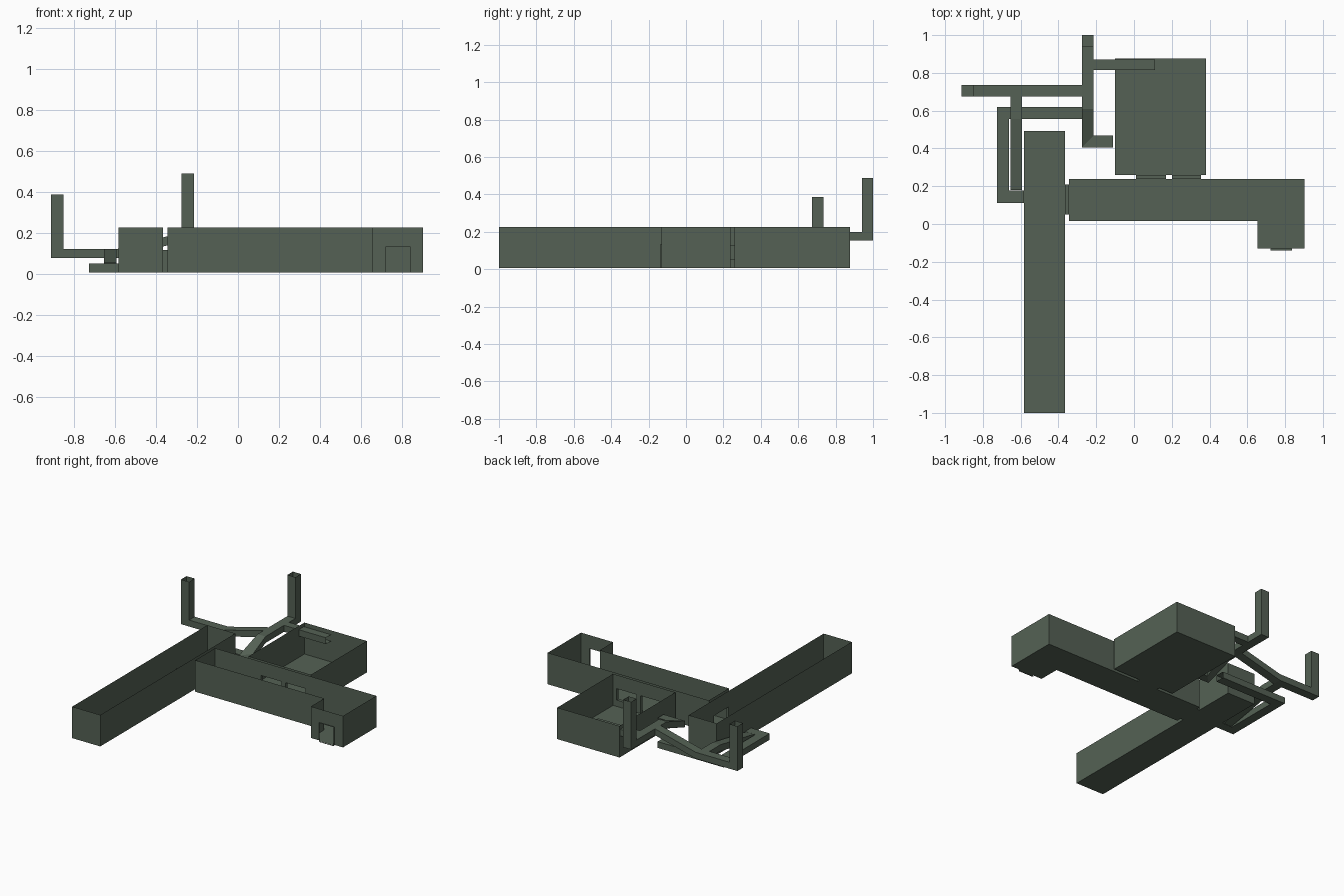
import bpy, bmesh
from mathutils import Vector

if "Cube" in bpy.data.objects:
    bpy.data.objects.remove(bpy.data.objects["Cube"])

mat = bpy.data.materials.new("dark_green")
mat.diffuse_color = (0.09, 0.121, 0.09, 1)
mat.use_nodes = True
mat.node_tree.nodes["Principled BSDF"].inputs["Base Color"].default_value = mat.diffuse_color


def finish(name, bm):
    bmesh.ops.remove_doubles(bm, verts=bm.verts, dist=1e-4)
    me = bpy.data.meshes.new(name)
    bm.to_mesh(me)
    bm.free()
    me.materials.append(mat)
    bpy.context.collection.objects.link(bpy.data.objects.new(name, me))


def quad(bm, *pts):
    bm.faces.new([bm.verts.new(p) for p in pts])


def panel(bm, p, q, z0, z1, holes):
    """Upright thin wall from p to q; holes are (from, to, bottom, top)."""
    ax = 0 if abs(p[0] - q[0]) > abs(p[1] - q[1]) else 1
    us = sorted({p[ax], q[ax], *[h[0] for h in holes], *[h[1] for h in holes]})
    zs = sorted({z0, z1, *[h[2] for h in holes], *[h[3] for h in holes]})
    at = lambda u, z: (u, p[1], z) if ax == 0 else (p[0], u, z)
    for a, b in zip(us, us[1:]):
        for c, d in zip(zs, zs[1:]):
            m, n = (a + b) / 2, (c + d) / 2
            if not any(h[0] < m < h[1] and h[2] < n < h[3] for h in holes):
                quad(bm, at(a, c), at(b, c), at(b, d), at(a, d))


def room(name, pts, z0, z1, holes={}):
    """Open-topped thin shell over a floor outline; holes keyed by edge."""
    bm = bmesh.new()
    quad(bm, *[(x, y, z0) for x, y in pts])
    for i, p in enumerate(pts):
        panel(bm, p, pts[(i + 1) % len(pts)], z0, z1, holes.get(i, []))
    finish(name, bm)


def rect(x0, x1, y0, y1):
    # edges: 0 front, 1 right, 2 back, 3 left
    return [(x0, y0), (x1, y0), (x1, y1), (x0, y1)]


def duct(name, path, w=0.062, h=0.045):
    """Open-ended rectangular tube with mitred corners; path z is the underside."""
    bm = bmesh.new()
    pts = [Vector(p) for p in path]
    dirs = [(b - a).to_2d().normalized() for a, b in zip(pts, pts[1:])]
    rings = []
    for i, p in enumerate(pts):
        d0, d1 = dirs[max(i - 1, 0)], dirs[min(i, len(dirs) - 1)]
        n0, n1 = Vector((-d0.y, d0.x)), Vector((-d1.y, d1.x))
        off = ((n0 + n1) / (1 + n0.dot(n1)) * w / 2).to_3d()
        up = Vector((0, 0, h))
        rings.append([bm.verts.new(v) for v in (p - off, p + off, p + off + up, p - off + up)])
    for r, s in zip(rings, rings[1:]):
        for k in range(4):
            m = (k + 1) % 4
            bm.faces.new((r[k], r[m], s[m], s[k]))
    finish(name, bm)


F, T = 0.006, 0.226

# Rooms and corridors
room("long_hall", rect(-0.582, -0.365, -1, 0.492), F, T,
     {1: [(0.05, 0.21, F, 0.115)], 3: [(0.113, 0.178, F, 0.05)]})
room("bent_corridor",
     [(-0.343, 0.017), (0.655, 0.017), (0.655, -0.13), (0.903, -0.13), (0.903, 0.238),
      (-0.343, 0.238)], F, T,
     {2: [(0.7225, 0.8375, F, 0.132)],
      4: [(0.01, 0.17, F, 0.13), (0.2, 0.355, 0.05, 0.13)],
      5: [(0.05, 0.21, F, 0.115)]})
room("square_room", rect(-0.1, 0.382, 0.26, 0.877), F, T,
     {0: [(0.01, 0.17, F, 0.13), (0.2, 0.355, 0.05, 0.13)],
      3: [(0.814, 0.87, 0.155, 0.2)]})

# Door and window linings between rooms
duct("hall_doorway", [(-0.365, 0.13, F), (-0.343, 0.13, F)], 0.16, 0.109)
duct("room_doorway", [(0.09, 0.238, F), (0.09, 0.26, F)], 0.16, 0.124)
duct("room_window", [(0.2775, 0.238, 0.05), (0.2775, 0.26, 0.05)], 0.155, 0.08)
duct("front_doorway", [(0.78, -0.139, F), (0.78, -0.13, F)], 0.115, 0.126)

# Air ducts
duct("low_duct", [(-0.582, 0.145, F), (-0.694, 0.145, F), (-0.694, 0.588, F), (-0.215, 0.588, F)],
     0.065, 0.044)
duct("west_duct", [(-0.85, 0.705, 0.075), (-0.59, 0.705, 0.075), (-0.275, 0.705, 0.155)])
duct("west_branch_duct", [(-0.623, 0.675, 0.075), (-0.623, 0.555, 0.075), (-0.623, 0.18, F)])
duct("north_duct", [(-0.245, 0.94, 0.155), (-0.245, 0.61, 0.155),
                    (-0.245, 0.437, 0.085), (-0.11, 0.437, 0.085)])
duct("room_duct", [(-0.215, 0.842, 0.155), (0.11, 0.842, 0.155)], 0.056)

# Vertical shafts
room("west_shaft", rect(-0.913, -0.85, 0.674, 0.736), 0.075, 0.387,
     {1: [(0.674, 0.736, 0.075, 0.12)]})
room("north_shaft", rect(-0.276, -0.214, 0.94, 1.0), 0.155, 0.488,
     {0: [(-0.276, -0.214, 0.155, 0.2)]})

# Thin sill that touches the ground under the front doorway
bm = bmesh.new()
quad(bm, *[(x, y, 0.0) for x, y in rect(0.7225, 0.8375, -0.139, -0.13)])
finish("front_sill", bm)
